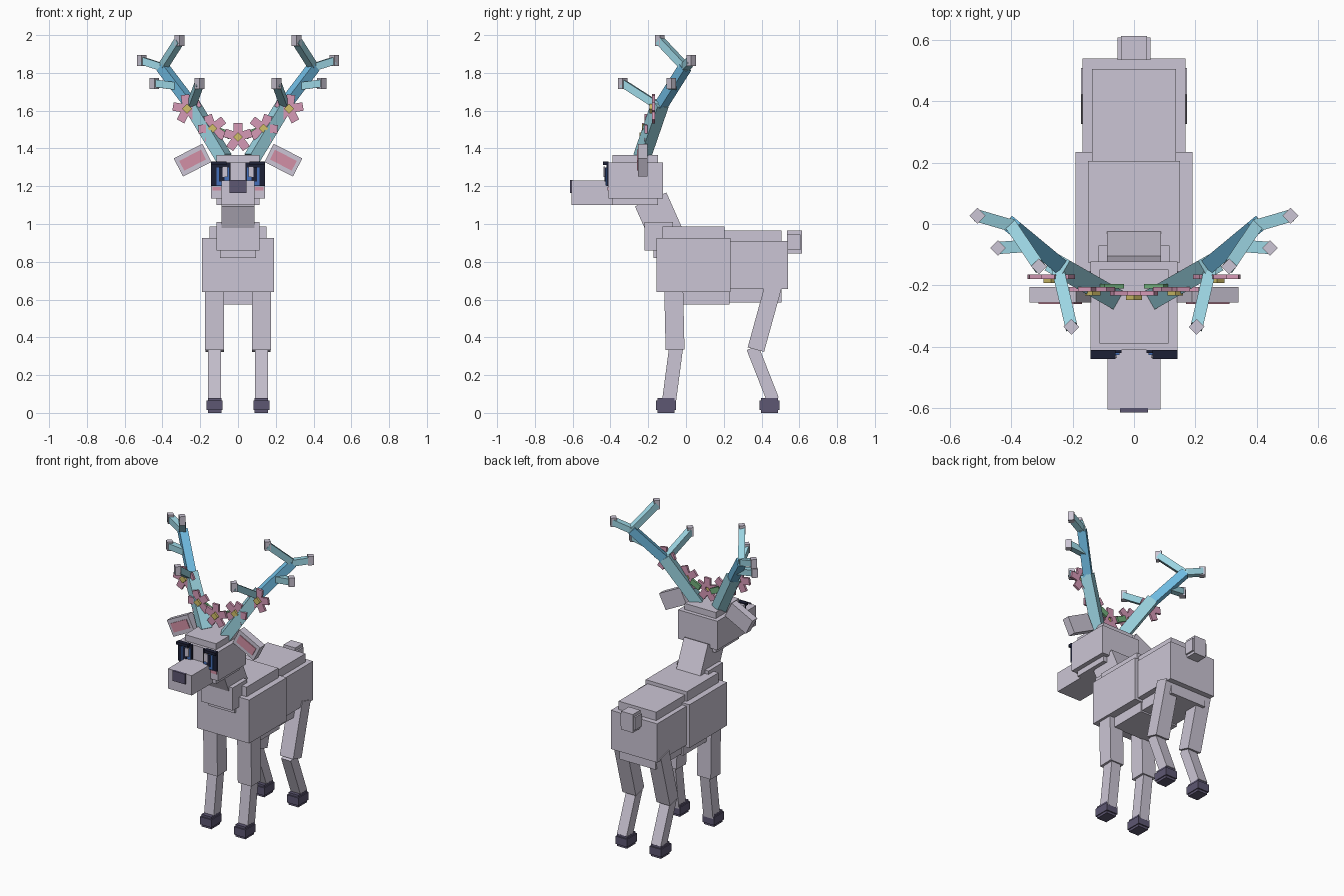
import bpy
import math
from mathutils import Vector, Matrix

cube = bpy.data.objects.get("Cube")
if cube:
    bpy.data.objects.remove(cube, do_unlink=True)


def material(name, r, g, b):
    m = bpy.data.materials.new(name)
    m.use_nodes = True
    m.diffuse_color = (r, g, b, 1)
    m.node_tree.nodes["Principled BSDF"].inputs["Base Color"].default_value = (r, g, b, 1)
    return m


FUR = material("pale_grey_fur", .60, .56, .66)
HOOF = material("dark_violet_horn", .11, .095, .17)
TEAL = material("pale_teal_antler", .33, .66, .76)
BLUE = material("sky_blue_antler", .16, .50, .76)
PINK = material("petal_pink", .67, .32, .47)
ROSE = material("ear_rose", .65, .28, .38)
GOLD = material("flower_gold", .64, .52, .14)
LEAF = material("leaf_green", .17, .44, .20)
IRIS = material("iris_blue", .06, .16, .50)
DARK = material("eye_dark", .012, .014, .035)

UNIT = [(x, y, z) for x in (-.5, .5) for y in (-.5, .5) for z in (-.5, .5)]
FACES = [(0, 1, 3, 2), (4, 6, 7, 5), (0, 4, 5, 1), (2, 3, 7, 6), (0, 2, 6, 4), (1, 5, 7, 3)]


def block(name, size, matrix, mat):
    """Box of the given size placed by a matrix."""
    mesh = bpy.data.meshes.new(name)
    pts = [matrix @ Vector([c * s for c, s in zip(p, size)]) for p in UNIT]
    mesh.from_pydata(pts, [], FACES)
    mesh.materials.append(mat)
    obj = bpy.data.objects.new(name, mesh)
    bpy.context.collection.objects.link(obj)
    return obj


def box(name, x, y, z, mat=FUR):
    """Upright box from its extents on each axis."""
    spans = (x, y, z)
    centre = Vector([(a + b) / 2 for a, b in spans])
    return block(name, [abs(b - a) for a, b in spans], Matrix.Translation(centre), mat)


def wide(name, half, y, z, mat=FUR):
    return box(name, (-half, half), y, z, mat)


def beam(name, p, q, w, d, mat=FUR):
    """Box running from p to q."""
    p, q = Vector(p), Vector(q)
    rot = (q - p).to_track_quat('Z', 'Y').to_matrix().to_4x4()
    return block(name, (w, d, (q - p).length), Matrix.Translation((p + q) / 2) @ rot, mat)


def tilted(name, centre, size, angle, mat):
    """Box turned about the y axis."""
    return block(name, size, Matrix.Translation(centre) @ Matrix.Rotation(angle, 4, 'Y'), mat)


# Body
wide("front_body", .19, (-.155, .235), (.64, .925))
wide("rear_body", .168, (.23, .54), (.655, .91))
wide("shoulder_plate", .15, (-.125, .205), (.9, .988))
wide("rump_plate", .137, (.2, .505), (.88, .965))
wide("belly_front", .14, (-.02, .23), (.575, .66))
wide("belly_rear", .13, (.22, .505), (.585, .68))
wide("chest", .115, (-.22, -.07), (.86, 1.01))
wide("lower_chest", .095, (-.172, -.08), (.82, .9))
beam("neck", (0, -.085, .9), (0, -.187, 1.13), .175, .182)
wide("tail", .053, (.535, .607), (.862, .945))
wide("tail_core", .042, (.535, .613), (.845, .965))

# Head
wide("head", .142, (-.41, -.122), (1.135, 1.325))
wide("head_core", .113, (-.39, -.148), (1.1, 1.365))
wide("muzzle", .087, (-.605, -.39), (1.1, 1.23))
wide("nose", .045, (-.615, -.6), (1.165, 1.232), HOOF)


def span(s, a, b):
    return (min(s * a, s * b), max(s * a, s * b))


for s, side in ((1, "left"), (-1, "right")):
    # Eye, layered from the face outward
    box(side + "_eye", span(s, .04, .142), (-.42, -.405), (1.2, 1.325), DARK)
    box(side + "_iris", span(s, .048, .115), (-.427, -.418), (1.205, 1.3), IRIS)
    box(side + "_pupil", span(s, .072, .1), (-.432, -.425), (1.225, 1.3), DARK)
    box(side + "_eye_glint", span(s, .055, .082), (-.436, -.429), (1.25, 1.305), FUR)
    box(side + "_lash", span(s, .06, .142), (-.44, -.41), (1.312, 1.33), DARK)
    box(side + "_blush", span(s, .09, .135), (-.416, -.408), (1.178, 1.197), ROSE)

    # Ear
    tilt = s * math.radians(27)
    tilted(side + "_ear", (s * .24, -.23, 1.338), (.17, .05, .108), tilt, FUR)
    tilted(side + "_ear_inner", (s * .24, -.257, 1.338), (.13, .006, .058), tilt, ROSE)

    # Front leg
    x = s * .124
    beam(side + "_front_upper_leg", (x, -.058, .335), (x, -.066, .7), .1, .1)
    beam(side + "_front_lower_leg", (x, -.09, .06), (x, -.052, .35), .07, .074)
    # Hind leg
    beam(side + "_hind_upper_leg", (x, .37, .335), (x, .465, .68), .098, .09)
    beam(side + "_hind_lower_leg", (x, .46, .07), (x, .352, .345), .07, .066)
    # Hooves
    for name, y in (("front", -.107), ("hind", .443)):
        box(f"{side}_{name}_hoof", (x - .042, x + .042), (y - .053, y + .053), (.015, .066), HOOF)
        box(f"{side}_{name}_hoof_core", (x - .036, x + .036), (y - .045, y + .045), (0, .08), HOOF)

    # Antler
    base, mid, fork = (s * .075, -.235, 1.35), (s * .25, -.135, 1.64), (s * .4, -.005, 1.83)
    beam(side + "_antler_base", base, mid, .068, .068, TEAL)
    beam(side + "_antler_beam", (s * .225, -.15, 1.6), fork, .052, .052, BLUE)
    tines = (
        (fork, (s * .31, -.138, 1.971)),
        (fork, (s * .51, .027, 1.865)),
        ((s * .33, -.07, 1.73), (s * .443, -.078, 1.745)),
        ((s * .25, -.14, 1.62), (s * .204, -.335, 1.745)),
    )
    turn = Matrix.Rotation(math.pi / 4, 4, 'Z')
    for i, (start, tip) in enumerate(tines):
        beam(f"{side}_tine_{i}", start, tip, .04, .04, TEAL)
        block(f"{side}_tine_tip_{i}", (.036, .036, .058), Matrix.Translation(tip) @ turn, FUR)
    block(side + "_fork_knot", (.036, .036, .04), Matrix.Translation(fork) @ turn, TEAL)

    # Garland leaves
    tilted(side + "_inner_leaf", (s * .072, -.203, 1.48), (.07, .014, .036), -s * .45, LEAF)
    tilted(side + "_outer_leaf", (s * .2, -.175, 1.555), (.065, .014, .036), -s * .7 + math.pi / 2 * (s - 1), LEAF)


def flower(name, x, y, z, angle):
    for i in range(5):
        a = angle + i * math.tau / 5
        out = Vector((math.sin(a), 0, math.cos(a)))
        tilted(f"{name}_petal_{i}", Vector((x, y, z)) + out * .044, (.045, .015, .062), a, PINK)
    tilted(name + "_centre", (x, y - .012, z), (.036, .018, .036), math.pi / 4, GOLD)


# Flower garland
flower("middle_flower", 0, -.226, 1.46, 0)
for s, side in ((1, "left"), (-1, "right")):
    flower(side + "_inner_flower", s * .135, -.212, 1.505, s * .35)
    flower(side + "_outer_flower", s * .27, -.172, 1.61, s * .15)
